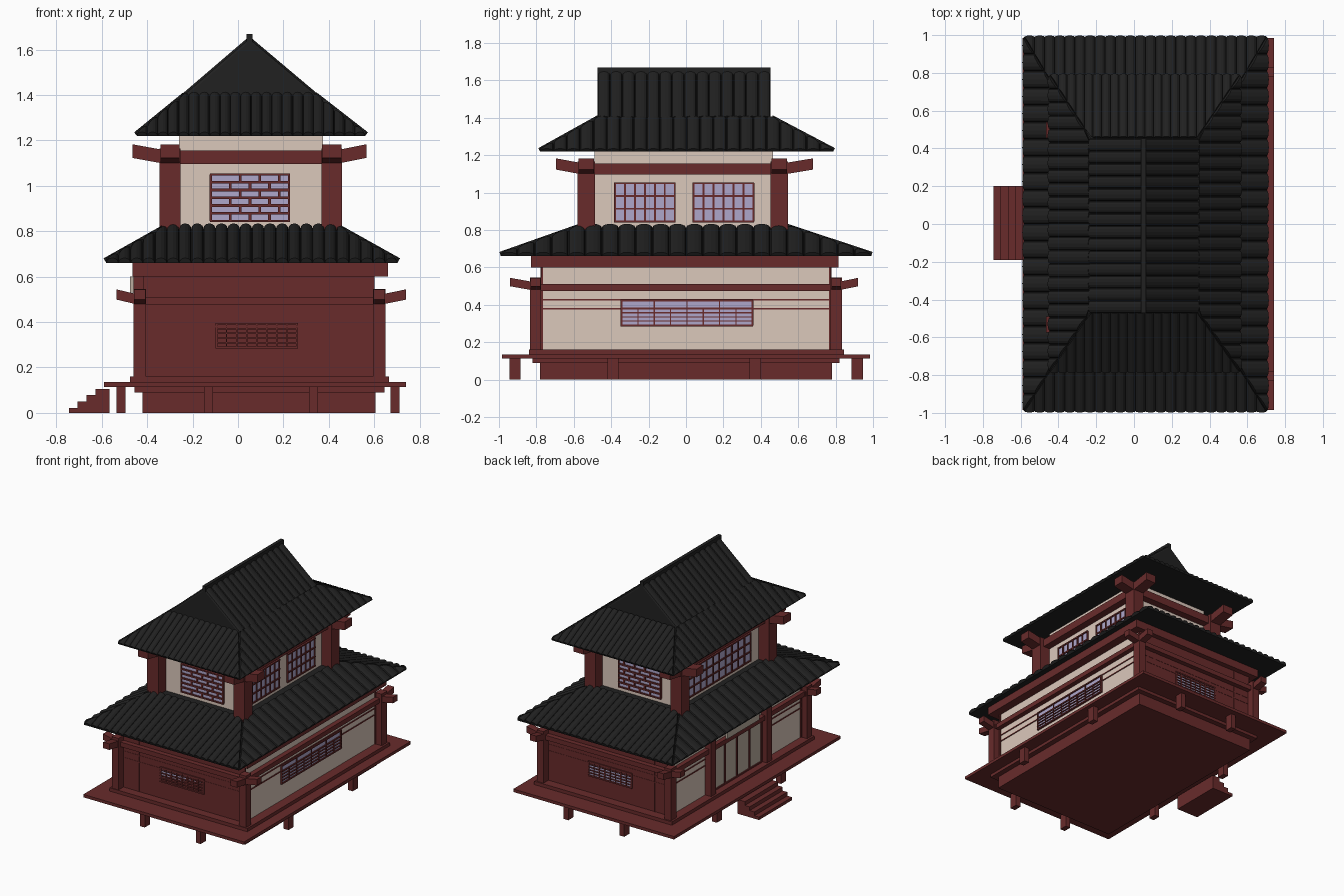
import bpy, bmesh, math
from mathutils import Vector

if "Cube" in bpy.data.objects:
    bpy.data.objects.remove(bpy.data.objects["Cube"])


def material(name, rgb):
    m = bpy.data.materials.new(name)
    m.diffuse_color = (*rgb, 1)
    m.use_nodes = True
    m.node_tree.nodes["Principled BSDF"].inputs["Base Color"].default_value = m.diffuse_color
    return m


RED = material("red_wood", (0.14, 0.024, 0.024))
WALL = material("plaster", (0.71, 0.58, 0.50))
GLASS = material("pane", (0.43, 0.39, 0.60))
TILE = material("roof_tile", (0.015, 0.015, 0.015))
PANEL = material("door_panel", (0.50, 0.42, 0.35))


def finish(bm, name, mat):
    me = bpy.data.meshes.new(name)
    bm.to_mesh(me)
    bm.free()
    ob = bpy.data.objects.new(name, me)
    me.materials.append(mat)
    bpy.context.collection.objects.link(ob)
    return ob


def boxes(name, mat, items):
    """One object out of boxes given as (x0, x1, y0, y1, z0, z1)."""
    bm = bmesh.new()
    for x0, x1, y0, y1, z0, z1 in items:
        vs = bmesh.ops.create_cube(bm, size=1)["verts"]
        for v in vs:
            v.co = ((x0 + x1) / 2 + v.co.x * (x1 - x0),
                    (y0 + y1) / 2 + v.co.y * (y1 - y0),
                    (z0 + z1) / 2 + v.co.z * (z1 - z0))
    return finish(bm, name, mat)


def on_wall(axis, plane, sign, a0, a1, z0, z1, depth):
    """Box lying on a wall; axis is the wall's normal."""
    p = sorted((plane - sign * 0.01, plane + sign * depth))
    return (*p, a0, a1, z0, z1) if axis == "x" else (a0, a1, *p, z0, z1)


def window(name, axis, plane, sign, a0, a1, z0, z1, cols, rows, pane=GLASS, stagger=False, bar=0.006):
    boxes(name + "_pane", pane, [on_wall(axis, plane, sign, a0, a1, z0, z1, 0.004)])
    b = []
    for i in range(rows + 1):
        z = z0 + (z1 - z0) * i / rows
        w = 0.005 if i in (0, rows) else bar / 2
        b.append(on_wall(axis, plane, sign, a0 - .004, a1 + .004, z - w, z + w, 0.012))
    for r in range(rows):
        za, zb = (z0 + (z1 - z0) * k / rows for k in (r, r + 1))
        for i in range(cols + 1):
            t = i + (0.5 if stagger and r % 2 and 0 < i < cols else 0)
            a = a0 + (a1 - a0) * t / cols
            w = 0.005 if i in (0, cols) else bar / 2
            b.append(on_wall(axis, plane, sign, a - w, a + w, za, zb, 0.011))
    boxes(name + "_lattice", RED, b)


def arms(name, xs, ys, xo, yo, half, z, h, rise):
    """Upward tilted beam ends crossing at each corner post."""
    bm = bmesh.new()

    def arm(axis, c, inner, outer):
        rings = []
        for a, dz in ((inner, 0), (outer, rise)):
            ring = []
            for s, zz in ((-1, 0), (1, 0), (1, h), (-1, h)):
                co = (a, c + s * half, z + dz + zz)
                ring.append(bm.verts.new(co if axis == "x" else (co[1], co[0], co[2])))
            rings.append(ring)
        bm.faces.new(rings[0])
        bm.faces.new(rings[1])
        for k in range(4):
            bm.faces.new((rings[0][k], rings[0][k - 1], rings[1][k - 1], rings[1][k]))

    for i in (0, 1):
        for j in (0, 1):
            arm("x", ys[j], xs[i], xo[i])
            arm("y", xs[i], ys[j], yo[j])
    bmesh.ops.recalc_face_normals(bm, faces=bm.faces)
    finish(bm, name, RED)


def slope(bm, p0, p1, q1, q0, pitch, r):
    """Rows of half-round tiles on a roof slope, mitred at the hips."""
    p0, p1, q0, q1 = map(Vector, (p0, p1, q0, q1))
    e = (p1 - p0).normalized()
    length, a, b = (p1 - p0).length, (q0 - p0).dot(e), (p1 - q1).dot(e)
    up = q0 - p0 - a * e
    n = e.cross(up).normalized()
    bm.faces.new([bm.verts.new(v) for v in (p0, p1, q1, q0)])
    count = round(length / pitch)
    w = length / count
    for i in range(count):
        low, high = [], []
        for k in range(7):
            ang = math.pi * k / 6
            u = (i + 0.5) * w - w / 2 * math.cos(ang)
            s = min(1, u / a if a > 1e-5 else 1, (length - u) / b if b > 1e-5 else 1)
            base = p0 + e * u + n * r * math.sin(ang)
            low.append(bm.verts.new(base))
            high.append(bm.verts.new(base + up * max(s, 0.002)))
        for k in range(6):
            bm.faces.new((low[k], low[k + 1], high[k + 1], high[k]))
        bm.faces.new(low[::-1])
        bm.faces.new(high)


def rect(x0, x1, y0, y1, z):
    return [(x0, y0, z), (x1, y0, z), (x1, y1, z), (x0, y1, z)]


def hip_roof(name, low, top, px, py, r):
    bm = bmesh.new()
    for i in range(4):
        j = (i + 1) % 4
        slope(bm, low[i], low[j], top[j], top[i], py if i % 2 else px, r)
    bm.faces.new([bm.verts.new(v) for v in low[::-1]])
    bm.faces.new([bm.verts.new(v) for v in top])
    finish(bm, name, TILE)


# Plinth, deck and sill
boxes("foundation", RED, [(-.42, .605, -.78, .78, 0, .09), (-.455, .645, -.82, .82, .09, .115)])
boxes("deck", RED, [(-.59, .74, -.985, .985, .113, .135)])
boxes("sill", RED, [(-.475, .665, -.84, .845, .135, .16)])
legs = [(x, y) for x in (-.515, .692) for y in (-.39, .37)]
legs += [(x, y) for x in (-.13, .333) for y in (-.915, .915)]
boxes("deck_leg", RED, [(x - .02, x + .02, y - .03, y + .03, 0, .115) for x, y in legs])
boxes("stairs", RED, [(-.745 + .039 * i, -.565, -.19, .20, 0, .022 + .028 * i) for i in range(4)])

# Ground floor
boxes("lower_walls", WALL, [(-.41, .595, -.77, .77, .16, .60)])
boxes("lower_post", RED, [(x0, x1, y0, y1, .16, .545) for x0, x1 in ((-.46, -.405), (.595, .65))
                          for y0, y1 in ((-.835, -.775), (.77, .835))])
boxes("lower_header", RED, [(-.465, .66, -.83, .815, .60, .66)])
boxes("lower_tie_beam", RED, [(-.45, .64, y - .022, y + .022, .475, .51) for y in (-.79, .79)]
      + [(x - .018, x + .018, -.83, .83, .475, .51) for x in (-.425, .615)])
trim = [(-.415, .6, -.778, .778, z - .004, z + .004) for z in (.38, .428)]
trim += [(x - .006, x + .006, -.778, .778, .16, .60) for x in (-.28, .455)]
trim += [(-.416, .602, s * .77 - .006, s * .77 + .006, .16, .60) for s in (-1, 1)]
boxes("lower_wall_trim", RED, trim)
arms("lower_bracket", (-.433, .622), (-.805, .803), (-.535, .74), (-.94, .92), .026, .475, .045, .024)
for s, tag in ((-1, "front"), (1, "back")):
    window("lower_%s_window" % tag, "y", s * .772, s, -.095, .26, .288, .392, 8, 5)
window("lower_right_window", "x", .597, 1, -.345, .355, .29, .38, 8, 4)
window("lower_right_upper_window", "x", .597, 1, -.345, .355, .38, .422, 4, 1)

# Entrance on the left side
boxes("door_post", RED, [(-.46, -.40, y - .03, y + .03, .16, .60) for y in (-.33, .33)])
window("sliding_door", "x", -.415, -1, -.29, .29, .165, .47, 4, 1, PANEL, bar=.014)
boxes("door_transom", PANEL, [(-.475, -.46, -.19, .19, .53, .60)])

# Upper floor
boxes("upper_walls", WALL, [(-.26, .375, -.49, .465, .70, 1.24)])
px, py = (-.30, .413), (-.533, .498)
boxes("upper_post", RED, [(x - .046, x + .046, y - .047, y + .047, .70, 1.165) for x in px for y in py])
boxes("upper_tie_beam", RED, [(-.30, .41, y - .03, y + .03, 1.097, 1.155) for y in (-.52, .49)]
      + [(x - .03, x + .03, -.53, .5, 1.097, 1.155) for x in (-.285, .40)])
arms("upper_bracket", px, py, (-.465, .565), (-.695, .68), .042, 1.093, .06, .03)
for s, y, tag in ((-1, -.492, "front"), (1, .467, "back")):
    window("upper_%s_window" % tag, "y", y, s, -.12, .225, .845, 1.05, 4, 6, stagger=True, bar=.012)
for y0, tag in ((-.38, "a"), (.04, "b")):
    window("upper_right_window_" + tag, "x", .377, 1, y0, y0 + .32, .845, 1.05, 6, 3, bar=.01)
window("upper_left_window", "x", -.262, -1, -.38, .36, .845, 1.05, 10, 3, bar=.01)

# Lower roof skirt
hip_roof("lower_roof", rect(-.58, .702, -.99, .99, .66), rect(-.31, .43, -.56, .53, .812), .054, .09, .024)

# Upper hip roof with a gabled top and ridge
hip_roof("upper_roof", rect(-.445, .56, -.78, .787, 1.22), rect(-.23, .335, -.465, .455, 1.395),
         .045, .07, .02)
bm = bmesh.new()
ya, yb = -.472, .452
l0, l1, r0, r1 = (-.23, ya, 1.395), (-.23, yb, 1.395), (.335, ya, 1.395), (.335, yb, 1.395)
t0, t1 = (.05, ya, 1.635), (.05, yb, 1.635)
slope(bm, r0, r1, t1, t0, .066, .018)
slope(bm, l1, l0, t0, t1, .066, .018)
for tri in ((l0, r0, t0), (r1, l1, t1)):
    bm.faces.new([bm.verts.new(v) for v in tri])
finish(bm, "gable_roof", TILE)
boxes("ridge", TILE, [(.037, .063, -.472, .452, 1.62, 1.668)])
